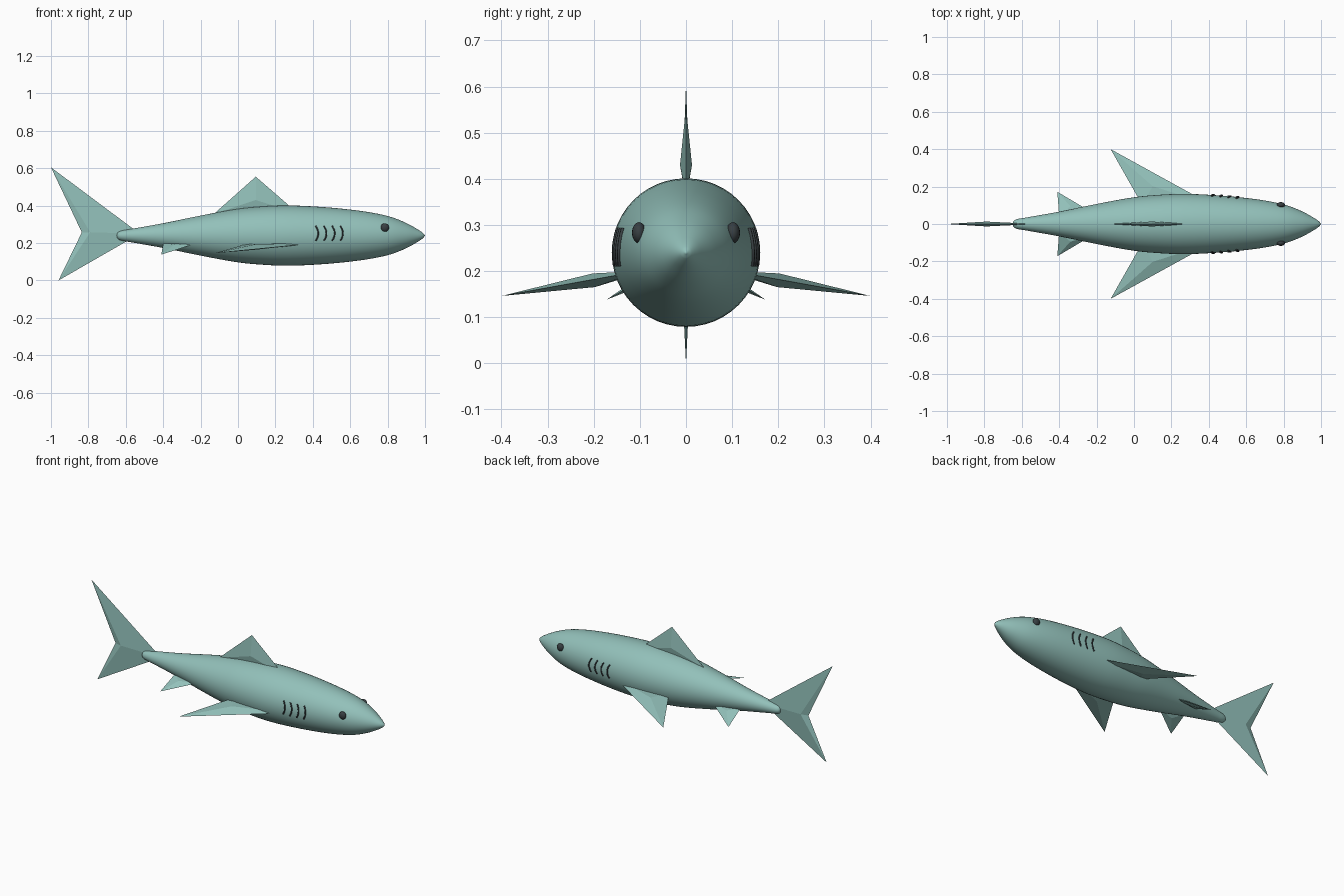
import bpy, bmesh, math
from mathutils import Vector

if "Cube" in bpy.data.objects:
    bpy.data.objects.remove(bpy.data.objects["Cube"])

AXIS_Z = 0.24


def material(name, colour):
    m = bpy.data.materials.new(name)
    m.use_nodes = True
    m.diffuse_color = (*colour, 1)
    m.node_tree.nodes["Principled BSDF"].inputs["Base Color"].default_value = (*colour, 1)
    return m


teal = material("teal skin", (0.29, 0.53, 0.49))
dark = material("dark grey", (0.04, 0.05, 0.055))


def finish(bm, name, mat, smooth):
    bmesh.ops.recalc_face_normals(bm, faces=bm.faces)
    for f in bm.faces:
        f.smooth = smooth
    mesh = bpy.data.meshes.new(name)
    bm.to_mesh(mesh)
    bm.free()
    mesh.materials.append(mat)
    ob = bpy.data.objects.new(name, mesh)
    bpy.context.collection.objects.link(ob)
    return ob


# Body profile: position along the length, radius
PROFILE = [(-0.65, 0), (-0.644, 0.016), (-0.625, 0.026), (-0.58, 0.034),
           (-0.4, 0.066), (-0.2, 0.107), (0, 0.143), (0.15, 0.157), (0.28, 0.161),
           (0.45, 0.153), (0.6, 0.139), (0.72, 0.122), (0.82, 0.099),
           (0.9, 0.067), (0.96, 0.034), (0.99, 0.013), (1, 0)]


def radius_at(x):
    """Smoothly interpolated body radius."""
    n = len(PROFILE) - 1
    i = next((k for k in range(n) if x <= PROFILE[k + 1][0]), n - 1)

    def slope(k):
        a, b = PROFILE[max(k - 1, 0)], PROFILE[min(k + 1, n)]
        return (b[1] - a[1]) / (b[0] - a[0])
    (x0, r0), (x1, r1) = PROFILE[i], PROFILE[i + 1]
    h = x1 - x0
    t = (x - x0) / h
    return ((1 + 2 * t) * (1 - t) ** 2 * r0 + t * (1 - t) ** 2 * h * slope(i)
            + t * t * (3 - 2 * t) * r1 + t * t * (t - 1) * h * slope(i + 1))


def make_body(steps=4, sides=48):
    bm = bmesh.new()
    points = []
    for (xa, _), (xb, _) in zip(PROFILE, PROFILE[1:]):
        points += [xa + (xb - xa) * k / steps for k in range(steps)]
    points.append(PROFILE[-1][0])
    verts = [bm.verts.new((x, 0, AXIS_Z + max(radius_at(x), 0))) for x in points]
    edges = [bm.edges.new(pair) for pair in zip(verts, verts[1:])]
    bmesh.ops.spin(bm, geom=verts + edges, cent=(0, 0, AXIS_Z), axis=(1, 0, 0),
                   angle=math.tau, steps=sides)
    bmesh.ops.remove_doubles(bm, verts=bm.verts, dist=0.0002)
    finish(bm, "body", teal, True)


def make_fin(name, outline, centre, half_thickness):
    """Sharp-edged fin: a flat outline raised to a ridge point on both sides."""
    bm = bmesh.new()
    rim = [bm.verts.new(p) for p in outline]
    a, b, c = (Vector(p) for p in (outline[0], outline[1], outline[-1]))
    normal = (b - a).cross(c - a).normalized()
    for side in (-1, 1):
        peak = bm.verts.new(Vector(centre) + normal * half_thickness * side)
        for p, q in zip(rim, rim[1:] + rim[:1]):
            bm.faces.new((p, q, peak))
    finish(bm, name, teal, False)


make_body()

# Fins on the centre line
make_fin("dorsal_fin", [(-0.13, 0, 0.355), (0.095, 0, 0.555), (0.32, 0, 0.36)],
         (0.095, 0, 0.43), 0.013)
make_fin("tail_fin", [(-0.525, 0, 0.25), (-1, 0, 0.605), (-0.835, 0, 0.257), (-0.96, 0, 0)],
         (-0.79, 0, 0.258), 0.013)


def make_eye(name, side):
    bm = bmesh.new()
    bmesh.ops.create_uvsphere(bm, u_segments=20, v_segments=12, radius=1)
    bmesh.ops.scale(bm, vec=(0.022, 0.015, 0.023), verts=bm.verts)
    bmesh.ops.translate(bm, vec=(0.785, side * 0.102, 0.283), verts=bm.verts)
    finish(bm, name, dark, True)


def make_gill(name, x, side):
    """Thin arc lying on the flank and bulging forward at mid height."""
    curve = bpy.data.curves.new(name, "CURVE")
    curve.dimensions = "3D"
    curve.bevel_depth = 0.004
    curve.bevel_resolution = 1
    curve.use_fill_caps = True
    spline = curve.splines.new("POLY")
    count = 9
    spline.points.add(count - 1)
    for i, p in enumerate(spline.points):
        t = 2 * i / (count - 1) - 1
        px = x + 0.014 * (1 - t * t)
        dz = 0.012 + 0.04 * t
        py = math.sqrt(radius_at(px) ** 2 - dz ** 2) + 0.002
        p.co = (px, side * py, AXIS_Z + dz, 1)
    curve.materials.append(dark)
    bpy.context.collection.objects.link(bpy.data.objects.new(name, curve))


# Paired parts
for side, label in ((1, "left"), (-1, "right")):
    make_fin(label + "_pectoral_fin",
             [(0.42, side * 0.1, 0.2), (-0.125, side * 0.4, 0.146), (0.045, side * 0.1, 0.195)],
             (0.1, side * 0.2, 0.18), 0.015)
    make_fin(label + "_pelvic_fin",
             [(-0.22, side * 0.06, 0.2), (-0.41, side * 0.172, 0.138), (-0.4, side * 0.04, 0.2)],
             (-0.34, side * 0.09, 0.182), 0.011)
    make_eye(label + "_eye", side)
    for n in range(4):
        make_gill(f"{label}_gill_{n + 1}", 0.415 + 0.044 * n, side)
